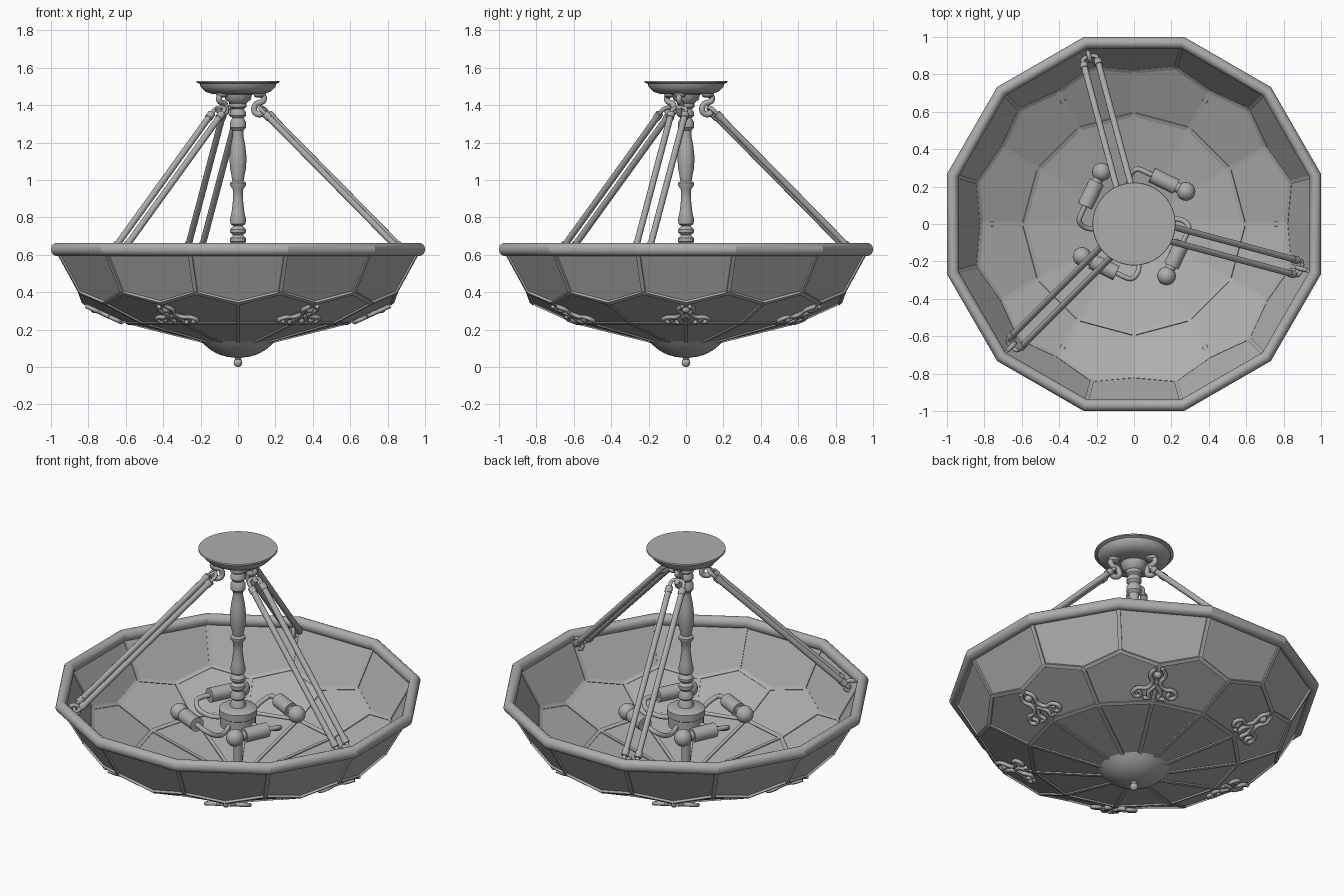
import bpy, bmesh, math
from mathutils import Vector, Matrix

if "Cube" in bpy.data.objects:
    bpy.data.objects.remove(bpy.data.objects["Cube"])

GREY = (0.42, 0.42, 0.42, 1)
metal = bpy.data.materials.new("plain grey")
metal.use_nodes = True
metal.diffuse_color = GREY
metal.node_tree.nodes["Principled BSDF"].inputs["Base Color"].default_value = GREY


def finish(name, bm, smooth=None):
    bmesh.ops.recalc_face_normals(bm, faces=bm.faces)
    mesh = bpy.data.meshes.new(name)
    bm.to_mesh(mesh)
    bm.free()
    mesh.materials.append(metal)
    obj = bpy.data.objects.new(name, mesh)
    bpy.context.collection.objects.link(obj)
    if smooth:
        bpy.ops.object.select_all(action="DESELECT")
        obj.select_set(True)
        bpy.context.view_layer.objects.active = obj
        bpy.ops.object.shade_smooth_by_angle(angle=math.radians(smooth))
    return obj


def polar(r, z, degrees):
    a = math.radians(degrees)
    return Vector((r * math.cos(a), r * math.sin(a), z))


def lathe(name, profile, sides=32, phase=0, closed=False, smooth=35):
    """Spin (radius, height) points about z."""
    bm = bmesh.new()
    rings = [[bm.verts.new(polar(r, z, phase + 360 * i / sides)) for i in range(sides)]
             for r, z in profile]
    pairs = list(zip(rings, rings[1:] + rings[:1])) if closed else list(zip(rings, rings[1:]))
    for a, b in pairs:
        for i in range(sides):
            j = (i + 1) % sides
            bm.faces.new((a[i], a[j], b[j], b[i]))
    if not closed:
        bm.faces.new(rings[0])
        bm.faces.new(rings[-1])
    return finish(name, bm, smooth)


def tube(name, points, radius, sides=10, rounds=2):
    """Sweep a circle along a path whose corners are cut smooth."""
    pts = [Vector(p) for p in points]
    for _ in range(rounds):
        cut = [pts[0]]
        for a, b in zip(pts, pts[1:]):
            cut += [a.lerp(b, 0.25), a.lerp(b, 0.75)]
        pts = cut + [pts[-1]]
    bm = bmesh.new()
    rings, side = [], None
    for i, p in enumerate(pts):
        t = (pts[min(i + 1, len(pts) - 1)] - pts[max(i - 1, 0)]).normalized()
        side = t.orthogonal() if side is None else side - t * side.dot(t)
        side.normalize()
        up = t.cross(side)
        rings.append([bm.verts.new(p + radius * (side * math.cos(k * math.tau / sides)
                      + up * math.sin(k * math.tau / sides))) for k in range(sides)])
    for a, b in zip(rings, rings[1:]):
        for i in range(sides):
            j = (i + 1) % sides
            bm.faces.new((a[i], a[j], b[j], b[i]))
    bm.faces.new(rings[0])
    bm.faces.new(rings[-1])
    return finish(name, bm, 50)


def ball(name, centre, radius):
    bm = bmesh.new()
    bmesh.ops.create_uvsphere(bm, u_segments=20, v_segments=12, radius=radius,
                              matrix=Matrix.Translation(centre))
    return finish(name, bm, 60)


# Twelve-sided bowl: tall upper panels, pentagon middle panels, lower wedges
N, STEP = 12, 30
rim = [polar(0.986, 0.605, STEP * k + 15) for k in range(N)]
peak = [polar(0.87, 0.40, STEP * k + 15) for k in range(N)]
valley = [polar(0.82, 0.345, STEP * k) for k in range(N)]
inner = [polar(0.59, 0.24, STEP * k) for k in range(N)]
centre = [polar(0.15, 0.13, STEP * k) for k in range(N)]

bm = bmesh.new()
R, P, V, I, C = [[bm.verts.new(p) for p in ring] for ring in (rim, peak, valley, inner, centre)]
seams = []
for k in range(N):
    n = (k + 1) % N
    bm.faces.new((R[k - 1], R[k], P[k], V[k], P[k - 1]))
    bm.faces.new((V[k], P[k], V[n], I[n], I[k]))
    bm.faces.new((I[k], I[n], C[n], C[k]))
    seams += [(rim[k], peak[k]), (peak[k], valley[k]), (peak[k], valley[n]),
              (valley[k], inner[k]), (inner[k], inner[n]), (inner[k], centre[k])]
bm.faces.new(C)
panels = finish("bowl_panels", bm)
solid = panels.modifiers.new("thickness", "SOLIDIFY")
solid.thickness, solid.offset = 0.008, 0

# Raised metal strips over every seam
bm = bmesh.new()
for a, b in seams:
    along = (b - a).normalized()
    out = (a + b) / 2 - Vector((0, 0, 1.4))
    out = (out - along * out.dot(along)).normalized()
    frame = Matrix((along, out.cross(along), out)).transposed().to_4x4()
    size = Matrix.Diagonal(((b - a).length + 0.01, 0.022, 0.022, 1))
    bmesh.ops.create_cube(bm, size=1, matrix=Matrix.Translation((a + b) / 2) @ frame @ size)
finish("seam_strips", bm)

# Rounded rim
flat = 1 / math.cos(math.radians(15))
section = [((0.969 + 0.031 * math.cos(i * math.tau / 18)) * flat,
            0.629 + 0.035 * math.sin(i * math.tau / 18)) for i in range(18)]
lathe("bowl_rim", section, N, 15, closed=True, smooth=25)

# Scrolled ornaments on every second middle seam
slope = (valley[0] - inner[0]).normalized()
normal = Vector((slope.z, 0, -slope.x))
scroll = [(0.02, 0.235), (0.05, 0.19), (0.015, 0.14), (0.05, 0.09), (0.1, 0.10),
          (0.13, 0.06), (0.10, 0.03), (0.07, 0.05), (0.09, 0.075)]
leaf = [(0.0, 0.12), (0.04, 0.07), (0.02, 0.03), (0.06, 0.03)]
for k in range(0, N, 2):
    turn = Matrix.Rotation(math.radians(STEP * k), 3, "Z")
    for s in (-1, 1):
        for label, path in (("scroll", scroll), ("leaf", leaf)):
            tube("ornament_" + label,
                 [turn @ (inner[0] + slope * v + normal * 0.014 + Vector((0, s * u, 0)))
                  for u, v in path], 0.012, 8)
    ball("ornament_bud", turn @ (inner[0] + slope * 0.19 + normal * 0.01), 0.022)

# Bottom cap and finial
lathe("bottom_cap", [(0.195, 0.135), (0.175, 0.115), (0.145, 0.09), (0.105, 0.068),
                     (0.06, 0.055), (0.02, 0.05), (0.014, 0.04)])
ball("finial", (0, 0, 0.023), 0.023)

# Ceiling canopy, turned stem and lamp hub
lathe("canopy", [(0.22, 1.53), (0.222, 1.522), (0.205, 1.515), (0.198, 1.495), (0.175, 1.472),
                 (0.14, 1.46), (0.075, 1.458), (0.068, 1.43), (0.045, 1.41), (0.03, 1.4)], 48)
lathe("stem", [(0.045, 1.42), (0.045, 1.39), (0.032, 1.38), (0.043, 1.36), (0.043, 1.345),
               (0.03, 1.33), (0.043, 1.31), (0.043, 1.28), (0.03, 1.265), (0.028, 1.24),
               (0.038, 1.19), (0.046, 1.12), (0.042, 1.06), (0.03, 0.995), (0.042, 0.985),
               (0.042, 0.97), (0.028, 0.95), (0.026, 0.90), (0.034, 0.83), (0.043, 0.785),
               (0.04, 0.765), (0.026, 0.755), (0.042, 0.735), (0.042, 0.72), (0.027, 0.705),
               (0.042, 0.69), (0.042, 0.67), (0.027, 0.655), (0.042, 0.63), (0.042, 0.61),
               (0.03, 0.60), (0.045, 0.57), (0.045, 0.54)], 24)
lathe("lamp_hub", [(0.05, 0.56), (0.1, 0.55), (0.107, 0.545), (0.107, 0.505), (0.1, 0.5),
                   (0.1, 0.44), (0.085, 0.43)])
lathe("lower_rod", [(0.025, 0.45), (0.025, 0.1)], 16)

# Four curled lamp arms with sockets and globe bulbs
for k in range(4):
    turn = Matrix.Rotation(math.radians(90 * k), 3, "Z")
    place = lambda *points: [turn @ Vector(p) for p in points]
    tube("lamp_arm", place((0, 0.08, 0.47), (-0.02, 0.16, 0.45), (-0.03, 0.25, 0.47),
                           (0.01, 0.3, 0.51), (0.06, 0.28, 0.515), (0.11, 0.255, 0.515)), 0.014)
    tube("lamp_socket", place((0.095, 0.262, 0.515), (0.225, 0.199, 0.513)), 0.042, 20, 0)
    tube("bulb_neck", place((0.22, 0.202, 0.513), (0.26, 0.182, 0.512)), 0.028, 16, 0)
    ball("bulb", place((0.278, 0.174, 0.512))[0], 0.05)

# Three pairs of hanging rods with bails and hooks
for angle in (-15, 105, 225):
    turn = Matrix.Rotation(math.radians(angle), 3, "Z")
    place = lambda *points: [turn @ Vector(p) for p in points]
    top, low = Vector((0.16, 0, 1.355)), Vector((0.895, 0, 0.635))
    d = (low - top).normalized()
    for s in (-1, 1):
        y = Vector((0, 0.039 * s, 0))
        tube("hanging_rod", place(top + y, low + y), 0.017, 12, 0)
        for end, way in ((top, 1), (low, -1)):
            tube("rod_collar", place(end + y, end + y + d * way * 0.035), 0.021, 12, 0)
    for name, end, way in (("upper_bail", top, -1), ("lower_bail", low, 1)):
        e = d * way * 0.045
        y = Vector((0, 0.039, 0))
        tube(name, place(end - y, end - y + e, end + y + e, end + y), 0.011)
    tube("canopy_hook", place((0.115, 0, 1.465), (0.15, 0, 1.44), (0.135, 0, 1.415),
                              (0.095, 0, 1.41), (0.085, 0, 1.36), (0.13, 0, 1.345),
                              (0.15, 0, 1.385)), 0.016)
    lathe("hook_base", [(0.035, 1.465), (0.03, 1.448), (0.018, 1.44)], 16).location = \
        polar(0.12, 0, angle)
    tube("rim_hook", place((0.955, 0, 0.63), (0.93, 0, 0.64), (0.905, 0, 0.625),
                           (0.90, 0, 0.585), (0.925, 0, 0.575)), 0.012)
